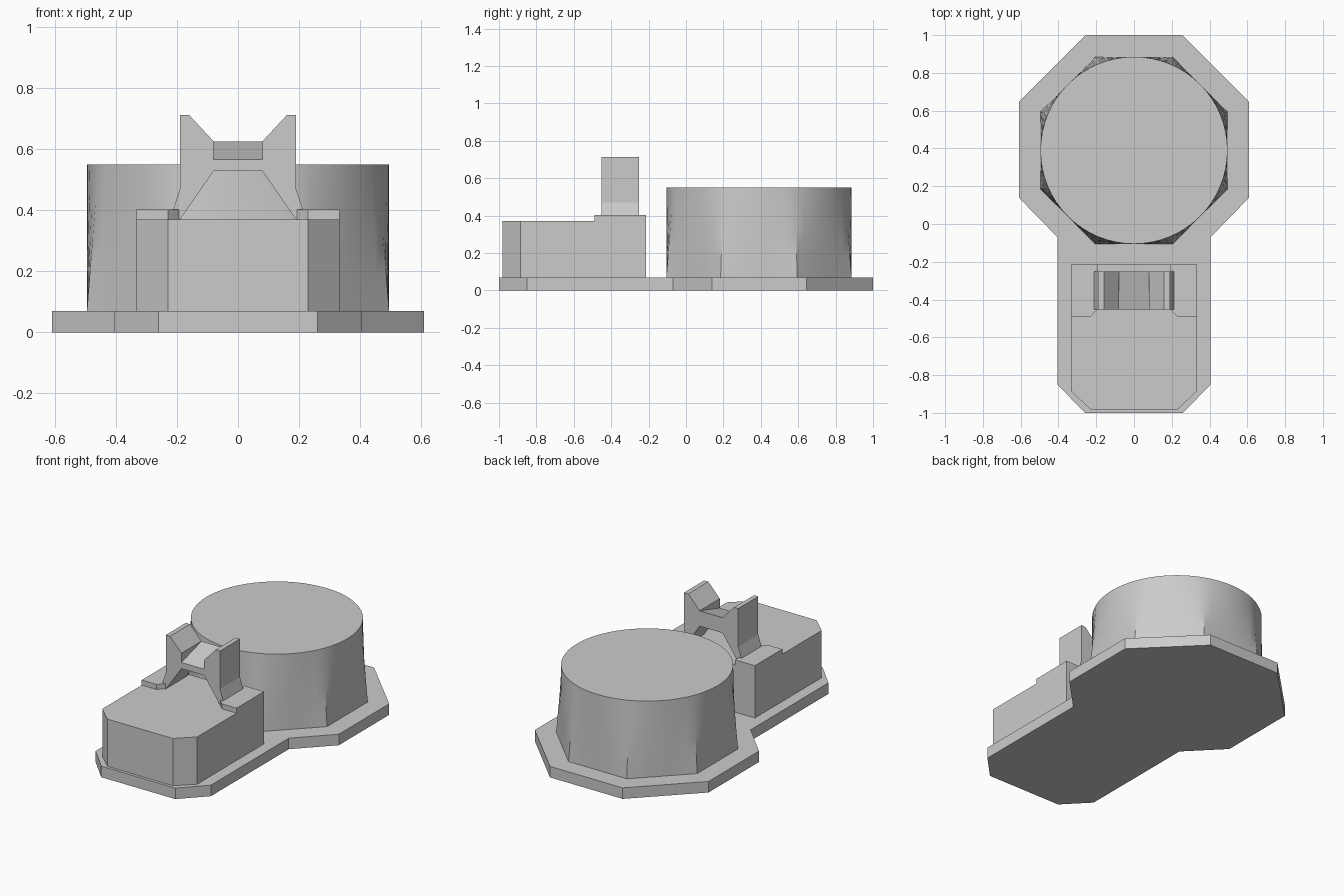
import bpy, bmesh, math

cube = bpy.data.objects.get("Cube")
if cube:
    bpy.data.objects.remove(cube, do_unlink=True)

grey = bpy.data.materials.new("plain_grey")
grey.use_nodes = True
colour = (0.6, 0.6, 0.6, 1)
grey.diffuse_color = colour
grey.node_tree.nodes["Principled BSDF"].inputs["Base Color"].default_value = colour


def finish(name, bm):
    bmesh.ops.recalc_face_normals(bm, faces=bm.faces)
    mesh = bpy.data.meshes.new(name)
    bm.to_mesh(mesh)
    bm.free()
    mesh.materials.append(grey)
    obj = bpy.data.objects.new(name, mesh)
    bpy.context.collection.objects.link(obj)
    return obj


def mirrored(half):
    """Close a right-hand outline with its reflection in x."""
    return half + [(-x, v) for x, v in reversed(half)]


def loft(name, rings):
    """Skin matching rings of points and cap both ends."""
    bm = bmesh.new()
    rows = [[bm.verts.new(p) for p in ring] for ring in rings]
    count = len(rows[0])
    for low, high in zip(rows, rows[1:]):
        for i in range(count):
            j = (i + 1) % count
            bm.faces.new((low[i], low[j], high[j], high[i]))
    bm.faces.new(rows[0])
    bm.faces.new(rows[-1])
    return finish(name, bm)


def slab(name, outline, bottom, top):
    return loft(name, [[(x, y, z) for x, y in outline] for z in (bottom, top)])


# Base plate: octagon joined to a chamfered tongue
slab("base_plate", mirrored([(0.255, 1), (0.61, 0.645), (0.61, 0.14),
                             (0.405, -0.07), (0.405, -0.85), (0.26, -1)]), 0, 0.07)

# Front block with chamfered front corners
slab("front_block", mirrored([(0.333, -0.215), (0.333, -0.885), (0.23, -0.982)]), 0.07, 0.37)

# Raised pads on the rear sides of the block
pad = [(0.333, -0.215), (0.333, -0.49), (0.23, -0.49), (0.193, -0.453), (0.193, -0.215)]
for side, sign in (("left", 1), ("right", -1)):
    slab(side + "_pad", [(sign * x, y) for x, y in pad], 0.37, 0.402)

# Drum: octagonal foot blending into a round top
RADIUS, CENTRE, SEGMENTS = 0.495, 0.39, 64


def drum_ring(z, blend):
    ring = []
    for i in range(SEGMENTS):
        a = math.tau * i / SEGMENTS
        off = (a + math.pi / 8) % (math.pi / 4) - math.pi / 8
        r = RADIUS * (blend + (1 - blend) / math.cos(off))
        ring.append((r * math.cos(a), CENTRE + r * math.sin(a), z))
    return ring


drum = loft("drum", [drum_ring(0.07 + 0.48 * t / 4, t / 4) for t in range(5)])
for face in drum.data.polygons:
    face.use_smooth = True
bpy.context.view_layer.objects.active = drum
drum.select_set(True)
bpy.ops.object.shade_smooth_by_angle(angle=math.radians(30))
drum.select_set(False)


# Notched bracket: the saddle between its horns slopes up to the back
def bracket_ring(y, saddle):
    half = [(0.08, saddle), (0.08, 0.626), (0.16, 0.712), (0.19, 0.712), (0.19, 0.47),
            (0.213, 0.402), (0.213, 0.37), (0.19, 0.37), (0.08, 0.528)]
    return [(x, y, z) for x, z in mirrored(half)]


loft("bracket", [bracket_ring(-0.453, 0.567), bracket_ring(-0.252, 0.625)])
